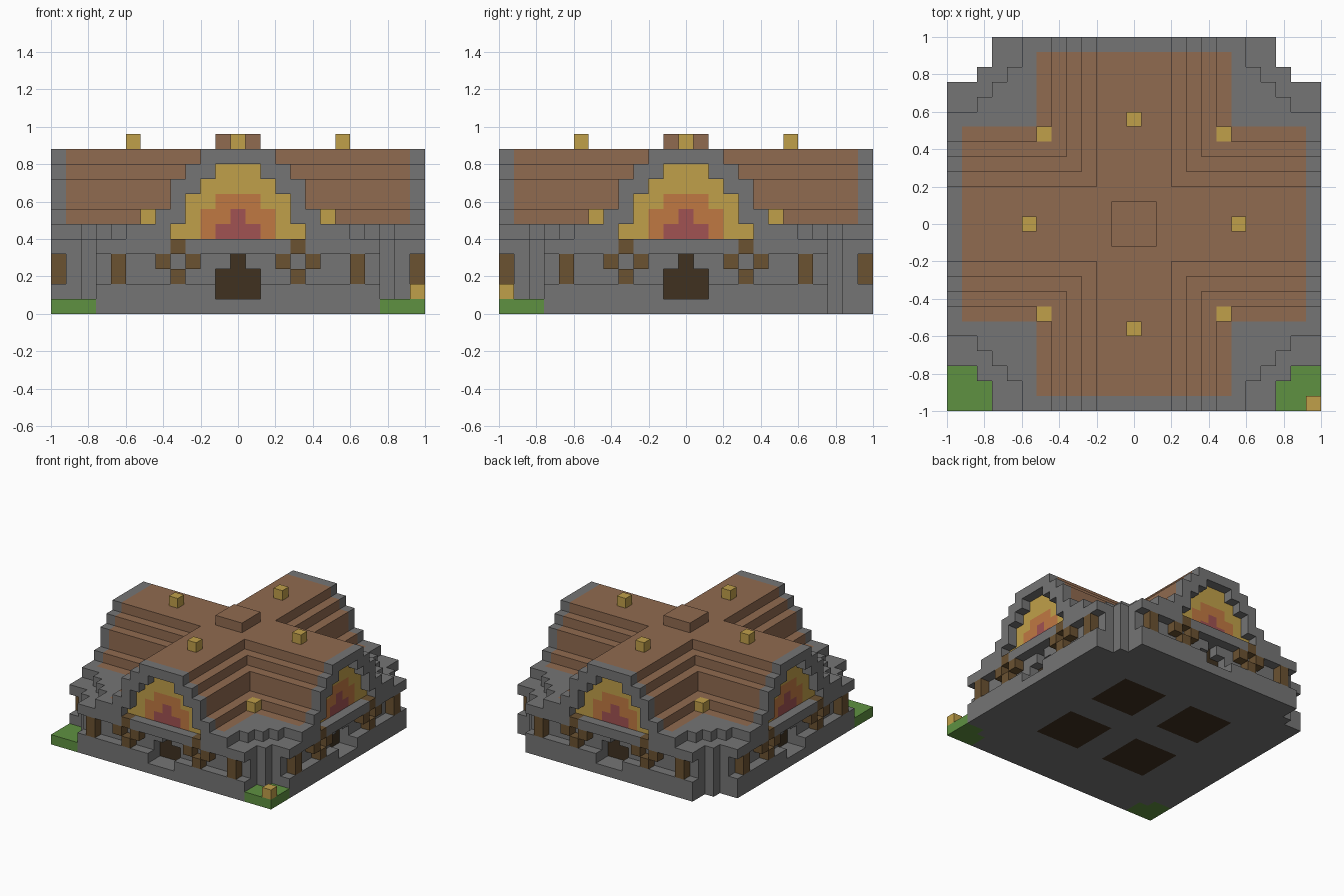
import bpy
import bmesh

if "Cube" in bpy.data.objects:
    bpy.data.objects.remove(bpy.data.objects["Cube"])

U = 0.08  # size of one block
PALETTE = {
    "stone": (0.178, 0.178, 0.178),
    "roof_brown": (0.28, 0.145, 0.08),
    "gold": (0.53, 0.35, 0.068),
    "orange": (0.53, 0.19, 0.055),
    "red": (0.356, 0.085, 0.085),
    "grass": (0.114, 0.283, 0.053),
    "wood": (0.147, 0.084, 0.031),
    "dark_wood": (0.05, 0.031, 0.0144),
}
NAMES = list(PALETTE)
MATS = []
for name, rgb in PALETTE.items():
    mat = bpy.data.materials.new(name)
    mat.use_nodes = True
    mat.diffuse_color = (*rgb, 1)
    bsdf = next(n for n in mat.node_tree.nodes if n.type == "BSDF_PRINCIPLED")
    bsdf.inputs["Base Color"].default_value = (*rgb, 1)
    MATS.append(mat)


def finish(name, bm):
    mesh = bpy.data.meshes.new(name)
    bm.to_mesh(mesh)
    bm.free()
    for mat in MATS:
        mesh.materials.append(mat)
    obj = bpy.data.objects.new(name, mesh)
    bpy.context.collection.objects.link(obj)


def hi_lo(p):
    return max(abs(p.x), abs(p.y)), min(abs(p.x), abs(p.y))


def layer(name, row, rows, keep, colour):
    """Extrude the kept block cells of the plan, then colour faces by rule."""
    bm = bmesh.new()
    bmesh.ops.create_grid(bm, x_segments=25, y_segments=25, size=1)
    out = [f for f in bm.faces if not keep(f.calc_center_median())]
    bmesh.ops.delete(bm, geom=out, context="FACES")
    for v in bm.verts:
        v.co.z = row * U
    ext = bmesh.ops.extrude_face_region(bm, geom=bm.faces[:], use_keep_orig=True)
    for v in ext["geom"]:
        if isinstance(v, bmesh.types.BMVert):
            v.co.z += rows * U
    bmesh.ops.recalc_face_normals(bm, faces=bm.faces[:])
    for f in bm.faces:
        f.material_index = NAMES.index(colour(f.calc_center_median(), f.normal))
    bmesh.ops.dissolve_limit(bm, angle_limit=0.01, verts=bm.verts[:],
                             edges=bm.edges[:], delimit={"MATERIAL"})
    finish(name, bm)


def block(name, x, y, row, width, colour):
    bm = bmesh.new()
    bmesh.ops.create_cube(bm, size=1)
    for v in bm.verts:
        v.co.x = v.co.x * width + x
        v.co.y = v.co.y * width + y
        v.co.z = (v.co.z + 0.5 + row) * U
    for f in bm.faces:
        f.material_index = NAMES.index(colour)
    finish(name, bm)


def corner(p):
    hi, lo = hi_lo(p)
    return lo > 0.77 and hi + lo > 1.65


def stepped_corner(p):
    hi, lo = hi_lo(p)
    return lo > 0.61 and hi + lo > 1.5


def stone(p, n):
    return "stone"


# Ground slab with grass at the two front corners and dark floor squares
def ground_colour(p, n):
    hi, lo = hi_lo(p)
    if p.y < 0 and corner(p):
        return "grass"
    return "dark_wood" if p.z < 0.01 and lo > 0.12 and hi < 0.52 else "stone"


layer("ground_slab", 0, 1, lambda p: p.y < 0 or not corner(p), ground_colour)


# Lower walls, set back above the plinth, with a doorway on each side
def wall(name, row, reach, door):
    def keep(p):
        hi, lo = hi_lo(p)
        doorway = lo < door and hi > 0.84
        return hi < reach and not corner(p) and not doorway

    def colour(p, n):
        hi, lo = hi_lo(p)
        back = abs(n.z) < 0.5 and abs(hi - 0.84) < 0.01 and lo < door
        return "dark_wood" if back else "stone"

    layer(name, row, 1, keep, colour)


wall("plinth", 1, 1, 0.12)
wall("lower_wall", 2, 0.92, 0.12)
wall("upper_wall", 3, 0.92, 0.04)


# Cornice carrying the top blocks of the cross ornaments
def cornice_colour(p, n):
    hi, lo = hi_lo(p)
    return "wood" if hi > 0.93 and abs(lo - 0.32) < 0.03 else "stone"


layer("cornice", 4, 1, lambda p: not corner(p), cornice_colour)

# Wooden posts and cross ornaments in the wall recesses
for side, (dx, dy) in {"front": (0, -1), "back": (0, 1),
                       "left": (1, 0), "right": (-1, 0)}.items():
    for s in (-1, 1):
        for part, along, row in (("post", 0.64, 2), ("post", 0.64, 3),
                                 ("cross", 0.32, 2), ("cross", 0.24, 3),
                                 ("cross", 0.40, 3)):
            block(f"{side}_{part}", dx * 0.96 + dy * s * along,
                  dy * 0.96 + dx * s * along, row, U, "wood")


# Parapet and stepped cross roof, with recessed glowing gables
def roof(name, row, arm, gold, orange, red):
    def keep(p):
        hi, lo = hi_lo(p)
        inside = lo < arm if arm else not stepped_corner(p)
        return inside and not (hi > 0.92 and lo < gold)

    def colour(p, n):
        hi, lo = hi_lo(p)
        if abs(n.z) < 0.5 and abs(hi - 0.92) < 0.01 and lo < gold:
            return "red" if lo < red else "orange" if lo < orange else "gold"
        if arm:
            return "roof_brown" if hi < 0.92 else "stone"
        return "roof_brown" if n.z > 0.5 and lo < 0.52 and hi < 0.92 else "stone"

    layer(name, row, 1, keep, colour)


roof("parapet", 5, None, 0.36, 0.20, 0.12)
roof("roof_eaves", 6, 0.44, 0.28, 0.20, 0.04)
roof("roof_lower_tier", 7, 0.36, 0.28, 0.12, 0)
roof("roof_middle_tier", 8, 0.36, 0.20, 0, 0)
roof("roof_upper_tier", 9, 0.28, 0.12, 0, 0)
roof("roof_ridge", 10, 0.20, 0, 0, 0)

# Roof cap and lamps
block("roof_cap", 0, 0, 11, 3 * U, "roof_brown")
for s in (-1, 1):
    block("ridge_lamp", s * 0.56, 0, 11, U, "gold")
    block("ridge_lamp", 0, s * 0.56, 11, U, "gold")
    for t in (-1, 1):
        block("valley_lamp", s * 0.48, t * 0.48, 6, U, "gold")
block("grass_lamp", 0.96, -0.96, 1, U, "gold")
